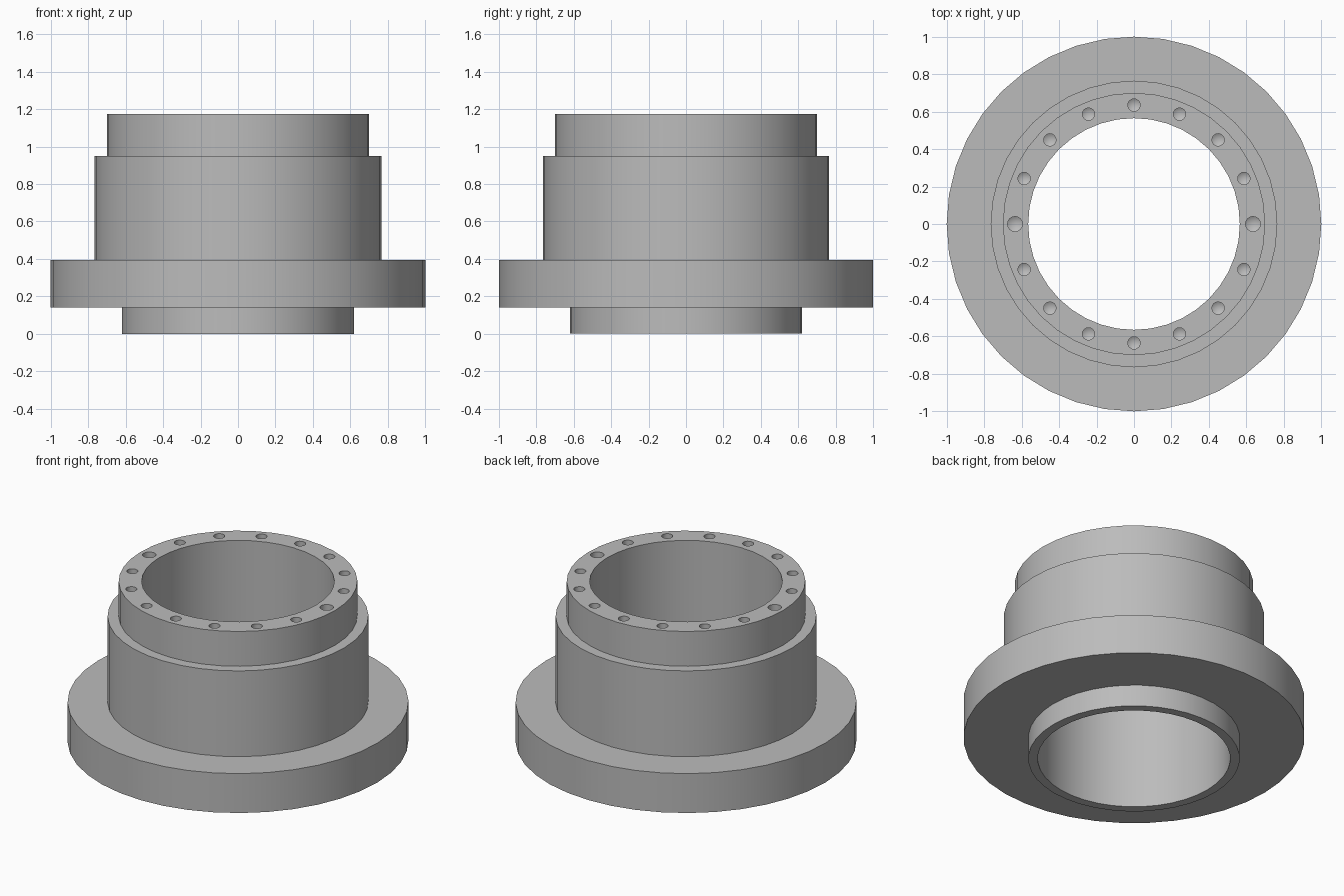
import bpy, bmesh
from math import cos, sin, pi, radians

cube = bpy.data.objects.get("Cube")
if cube:
    bpy.data.objects.remove(cube, do_unlink=True)

grey = bpy.data.materials.new("plain grey")
grey.use_nodes = True
grey.diffuse_color = (0.5, 0.5, 0.5, 1)
grey.node_tree.nodes["Principled BSDF"].inputs["Base Color"].default_value = (0.5, 0.5, 0.5, 1)


def add_rings(bm, profile, sides, cx=0, cy=0):
    """Revolve (radius, height) points about a vertical axis; returns vertex rings."""
    rings = []
    for r, z in profile:
        rings.append([bm.verts.new((cx + r * cos(2 * pi * i / sides),
                                    cy + r * sin(2 * pi * i / sides), z))
                      for i in range(sides)])
    return rings


def bridge(bm, a, b):
    n = len(a)
    for i in range(n):
        j = (i + 1) % n
        bm.faces.new((a[i], a[j], b[j], b[i]))


def finish(bm, name):
    bmesh.ops.recalc_face_normals(bm, faces=bm.faces)
    mesh = bpy.data.meshes.new(name)
    bm.to_mesh(mesh)
    bm.free()
    mesh.materials.append(grey)
    obj = bpy.data.objects.new(name, mesh)
    bpy.context.collection.objects.link(obj)
    return obj


# Stepped hollow flange: closed profile of spigot, flange, body, neck and bore
profile = [(0.565, 0), (0.62, 0), (0.62, 0.14), (1, 0.14), (1, 0.395), (0.765, 0.395),
           (0.765, 0.95), (0.70, 0.95), (0.70, 1.175), (0.565, 1.175)]
bm = bmesh.new()
rings = add_rings(bm, profile, 40)
for k, ring in enumerate(rings):
    bridge(bm, ring, rings[(k + 1) % len(rings)])
flange = finish(bm, "flanged_sleeve")

# Drilled bolt holes with conical ends; the two on the x axis are larger
TOP, DEPTH, COUNT, PITCH = 1.175, 0.15, 16, 0.635
bm = bmesh.new()
for k in range(COUNT):
    a = 2 * pi * k / COUNT
    r = 0.04 if k % (COUNT // 2) == 0 else 0.033
    cx, cy = PITCH * cos(a), PITCH * sin(a)
    upper, lower = add_rings(bm, [(r, TOP + 0.05), (r, TOP - DEPTH)], 16, cx, cy)
    bridge(bm, upper, lower)
    bm.faces.new(upper)
    tip = bm.verts.new((cx, cy, TOP - DEPTH - 0.6 * r))
    for i in range(16):
        bm.faces.new((lower[i], lower[(i + 1) % 16], tip))
drills = finish(bm, "bolt_hole_cutter")
drills.hide_render = True

cut = flange.modifiers.new("bolt holes", "BOOLEAN")
cut.operation = "DIFFERENCE"
cut.solver = "EXACT"
cut.object = drills

# Apply the cut, drop the cutter and smooth the round walls
bpy.ops.object.select_all(action="DESELECT")
flange.select_set(True)
bpy.context.view_layer.objects.active = flange
bpy.ops.object.modifier_apply(modifier=cut.name)
bpy.data.objects.remove(drills, do_unlink=True)
bpy.ops.object.shade_smooth_by_angle(angle=radians(30))
